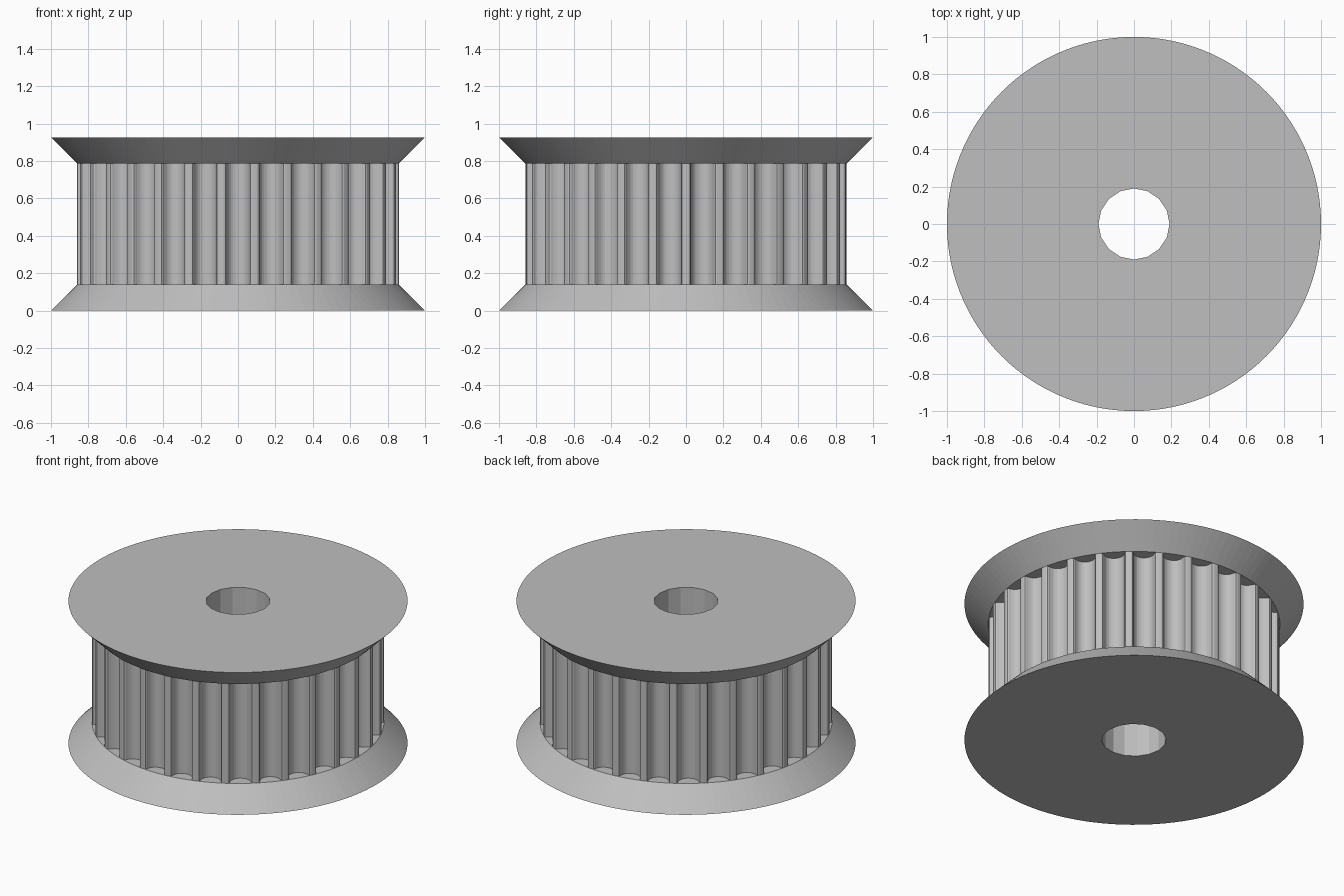
import bpy
import bmesh
from math import sin, cos, pi

if "Cube" in bpy.data.objects:
    bpy.data.objects.remove(bpy.data.objects["Cube"], do_unlink=True)

TEETH = 30
NECK, RIM, BORE = 0.861, 1.0, 0.19
FLANGE, HEIGHT = 0.139, 0.926
SEAT = 0.8575  # distance from the axis to the mouth of each groove

grey = bpy.data.materials.new("grey plastic")
grey.use_nodes = True
colour = (0.52, 0.52, 0.52, 1)
grey.diffuse_color = colour
grey.node_tree.nodes["Principled BSDF"].inputs["Base Color"].default_value = colour


def circle(radius, sides):
    return [(radius * cos(2 * pi * i / sides), radius * sin(2 * pi * i / sides))
            for i in range(sides)]


def add_loft(bm, sections):
    """Closed solid through (outline, height) sections."""
    rings = [[bm.verts.new((x, y, z)) for x, y in outline] for outline, z in sections]
    for low, high in zip(rings, rings[1:]):
        for i in range(len(low)):
            bm.faces.new((low[i - 1], low[i], high[i], high[i - 1]))
    bm.faces.new(rings[0][::-1])
    bm.faces.new(rings[-1])


def make_object(name, bm):
    bmesh.ops.recalc_face_normals(bm, faces=bm.faces[:])
    mesh = bpy.data.meshes.new(name)
    bm.to_mesh(mesh)
    bm.free()
    mesh.materials.append(grey)
    obj = bpy.data.objects.new(name, mesh)
    bpy.context.collection.objects.link(obj)
    return obj


# Spool body with a flared flange at each end
bm = bmesh.new()
add_loft(bm, [(circle(r, TEETH * 4), z) for r, z in (
    (RIM, 0), (NECK, FLANGE), (NECK, HEIGHT - FLANGE), (RIM, HEIGHT))])
pulley = make_object("toothed_pulley", bm)

# Rounded belt grooves, as (half width, depth) from mouth to floor
half = [(0.078, -0.046), (0.078, 0), (0.068, 0.003), (0.063, 0.012), (0.061, 0.022),
        (0.057, 0.032), (0.053, 0.041), (0.047, 0.05), (0.038, 0.059),
        (0.026, 0.0655), (0.013, 0.0695)]
profile = half + [(0, 0.071)] + [(-w, d) for w, d in reversed(half)]
bm = bmesh.new()
for i in range(TEETH):
    a = 2 * pi * (i + 0.5) / TEETH
    outline = [((SEAT - d) * cos(a) - w * sin(a), (SEAT - d) * sin(a) + w * cos(a))
               for w, d in profile]
    add_loft(bm, [(outline, FLANGE), (outline, HEIGHT - FLANGE)])
groove_cutter = make_object("groove_cutter", bm)

# Shaft hole
bm = bmesh.new()
hole = circle(BORE, 16)
add_loft(bm, [(hole, -0.1), (hole, HEIGHT + 0.1)])
bore_cutter = make_object("bore_cutter", bm)

for cutter in (groove_cutter, bore_cutter):
    cut = pulley.modifiers.new(cutter.name, 'BOOLEAN')
    cut.operation = 'DIFFERENCE'
    cut.solver = 'EXACT'
    cut.object = cutter
    cutter.hide_render = True
    cutter.hide_viewport = True
